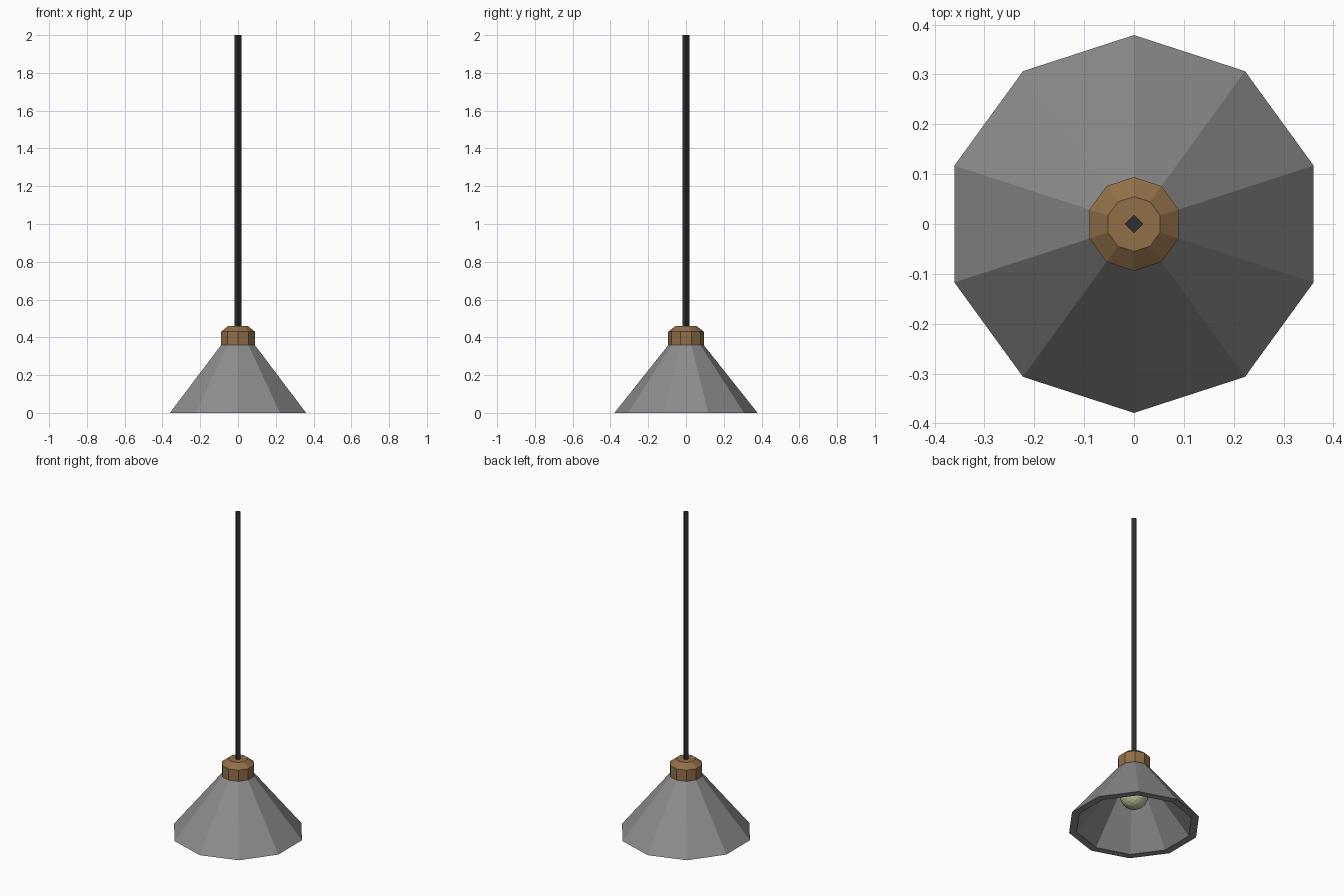
import bpy, bmesh, math

if "Cube" in bpy.data.objects:
    bpy.data.objects.remove(bpy.data.objects["Cube"])


def material(name, color):
    m = bpy.data.materials.new(name)
    m.diffuse_color = (*color, 1)
    m.use_nodes = True
    m.node_tree.nodes["Principled BSDF"].inputs["Base Color"].default_value = m.diffuse_color
    return m


def finish(bm, name, mat=None):
    bmesh.ops.recalc_face_normals(bm, faces=bm.faces)
    me = bpy.data.meshes.new(name)
    bm.to_mesh(me)
    bm.free()
    ob = bpy.data.objects.new(name, me)
    bpy.context.collection.objects.link(ob)
    if mat:
        me.materials.append(mat)
    return ob


def lathe(name, profile, sides, mat=None):
    """Revolve (radius, z) points into a faceted solid with flat end caps."""
    bm = bmesh.new()
    rings = []
    for r, z in profile:
        angles = [math.pi / 2 + 2 * math.pi * k / sides for k in range(sides)]
        rings.append([bm.verts.new((r * math.cos(a), r * math.sin(a), z)) for a in angles])
    bm.faces.new(rings[0])
    bm.faces.new(rings[-1])
    for a, b in zip(rings, rings[1:]):
        for i in range(sides):
            j = (i + 1) % sides
            bm.faces.new((a[i], a[j], b[j], b[i]))
    return finish(bm, name, mat)


grey = material("grey_metal", (0.265, 0.265, 0.265))
wood = material("wood", (0.285, 0.16, 0.065))
black = material("black_cord", (0.028, 0.028, 0.029))
glass = material("bulb_glass", (0.50, 0.55, 0.31))

# Hollow ten-sided shade: outer wall, flat bottom rim, inner wall and ceiling
lathe("shade", [(0.093, 0.36), (0.379, 0), (0.335, 0), (0.08, 0.32)], 10, grey)

# Chamfered collar closing the top of the shade
lathe("collar", [(0.094, 0.36), (0.094, 0.43), (0.055, 0.46)], 10, wood)

# Square hanging cord
lathe("cord", [(0.019, 0.46), (0.019, 2.0)], 4, black)

# Bulb and the slim stem holding it
bm = bmesh.new()
bmesh.ops.create_icosphere(bm, subdivisions=3, radius=0.08)
bmesh.ops.translate(bm, verts=bm.verts, vec=(0, 0, 0.19))
finish(bm, "bulb", glass)
lathe("bulb_stem", [(0.022, 0.262), (0.022, 0.32)], 10, wood)
